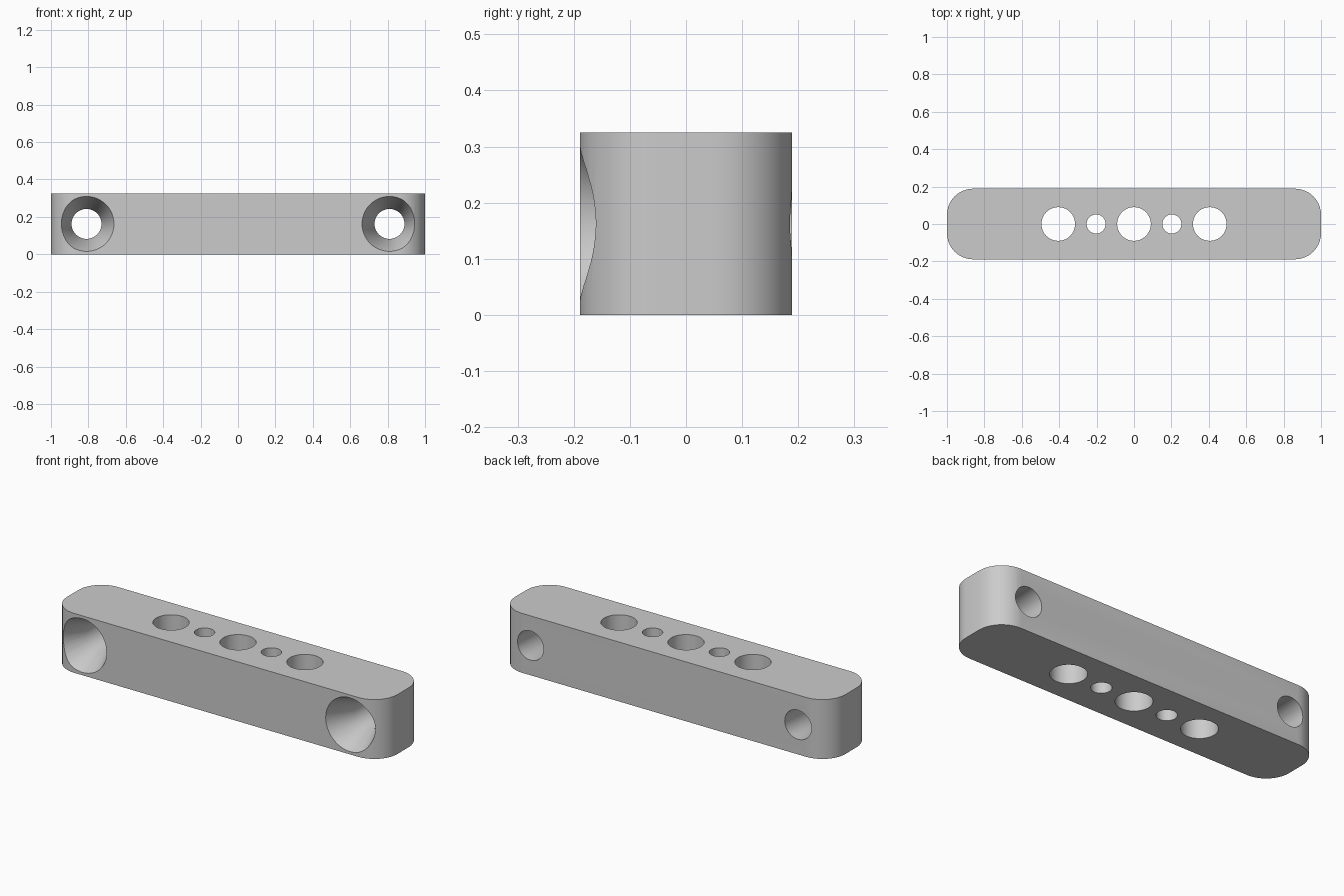
import bpy, bmesh, math
from mathutils import Matrix

cube = bpy.data.objects.get("Cube")
if cube:
    bpy.data.objects.remove(cube)

HALF_L, HALF_W, HEIGHT = 1.0, 0.189, 0.325
CORNER = 0.14

grey = bpy.data.materials.new("plain grey")
grey.use_nodes = True
colour = (0.6, 0.6, 0.6, 1)
grey.diffuse_color = colour
grey.node_tree.nodes["Principled BSDF"].inputs["Base Color"].default_value = colour


def make_object(name, bm):
    bmesh.ops.recalc_face_normals(bm, faces=bm.faces)
    mesh = bpy.data.meshes.new(name)
    bm.to_mesh(mesh)
    bm.free()
    mesh.materials.append(grey)
    obj = bpy.data.objects.new(name, mesh)
    bpy.context.collection.objects.link(obj)
    return obj


def lathe(bm, profile, matrix, sides=48):
    """Closed round plug from (radius, height) pairs."""
    rings = []
    for r, h in profile:
        angles = [2 * math.pi * i / sides for i in range(sides)]
        rings.append([bm.verts.new(matrix @ Matrix.Translation(
            (r * math.cos(a), r * math.sin(a), h)).translation) for a in angles])
    for low, high in zip(rings, rings[1:]):
        for i in range(sides):
            j = (i + 1) % sides
            bm.faces.new((low[i], low[j], high[j], high[i]))
    bm.faces.new(rings[0])
    bm.faces.new(rings[-1])


# Bar with rounded vertical corners
bm = bmesh.new()
bmesh.ops.create_cube(bm, size=1, matrix=Matrix.Translation((0, 0, HEIGHT / 2))
                      @ Matrix.Diagonal((2 * HALF_L, 2 * HALF_W, HEIGHT, 1)))
uprights = [e for e in bm.edges if abs(e.verts[0].co.z - e.verts[1].co.z) > 0.1]
bmesh.ops.bevel(bm, geom=uprights, offset=CORNER, segments=10, profile=0.5, affect='EDGES')
bar = make_object("mounting_bar", bm)

# Cutter: vertical holes, then countersunk screw holes
bm = bmesh.new()
for x, r in ((-0.405, 0.09), (-0.2025, 0.051), (0, 0.09), (0.2025, 0.051), (0.405, 0.09)):
    lathe(bm, [(r, -0.1), (r, HEIGHT + 0.1)], Matrix.Translation((x, 0, 0)))
SINK_R, SCREW_R, DEPTH, OVER = 0.147, 0.08, 0.15, 0.02
flare = SINK_R + (SINK_R - SCREW_R) * OVER / DEPTH
for side in (-1, 1):
    place = Matrix.Translation((side * 0.81, -HALF_W, HEIGHT / 2)) @ Matrix.Rotation(-math.pi / 2, 4, 'X')
    lathe(bm, [(flare, -OVER), (SCREW_R, DEPTH), (SCREW_R, 2 * HALF_W + 0.1)], place)
cutter = make_object("hole_cutter", bm)
cutter.hide_render = True

# Cut the holes and shade smooth with sharp rims
cut = bar.modifiers.new("holes", 'BOOLEAN')
cut.operation = 'DIFFERENCE'
cut.solver = 'EXACT'
cut.object = cutter
bpy.ops.object.select_all(action='DESELECT')
bpy.context.view_layer.objects.active = bar
bar.select_set(True)
bpy.ops.object.modifier_apply(modifier=cut.name)
bpy.data.objects.remove(cutter)
bpy.ops.object.shade_smooth_by_angle(angle=math.radians(25))
